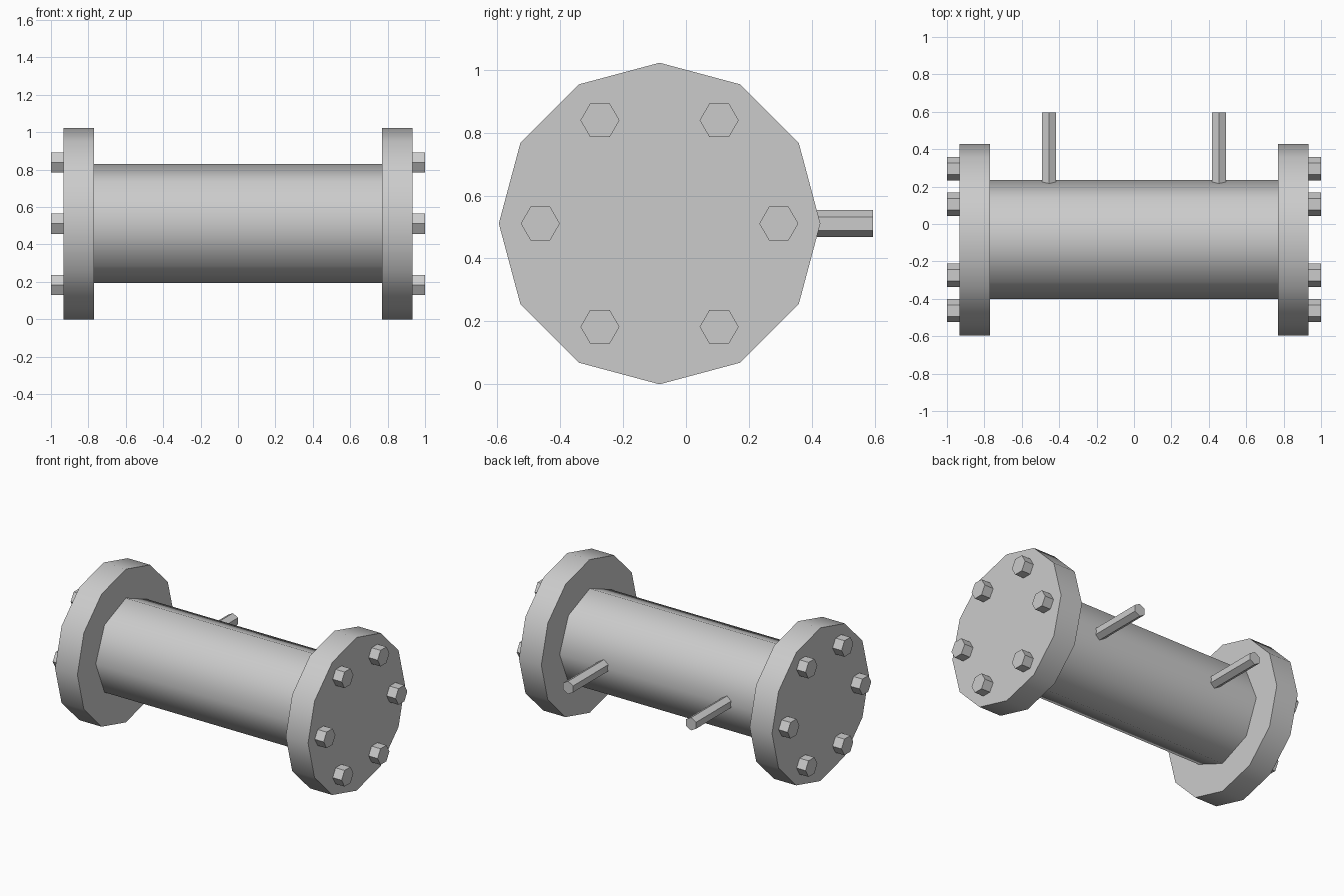
import bpy
from math import pi, sin, cos, radians

if "Cube" in bpy.data.objects:
    bpy.data.objects.remove(bpy.data.objects["Cube"])

CY, CZ = -0.084, 0.511  # pipe axis, running along x


def prism(name, sides, radius, length, loc, axis, smooth=False):
    """Closed prism along the x or y axis, with a corner on y (x axis) or z (y axis)."""
    rot = (0, pi / 2, 0) if axis == 'x' else (pi / 2, 0, 0)
    bpy.ops.mesh.primitive_cylinder_add(vertices=sides, radius=radius, depth=length,
                                        location=loc, rotation=rot)
    obj = bpy.context.object
    obj.name = name
    bpy.ops.object.transform_apply(location=False, rotation=True, scale=True)
    if smooth:
        bpy.ops.object.shade_smooth_by_angle(angle=radians(50))
    return obj


# Pipe body between the flanges
prism("pipe_body", 8, 0.318, 1.56, (0, CY, CZ), 'x', True)

for side, label in ((-1, "left"), (1, "right")):
    # End flange
    prism(f"{label}_flange", 12, 0.511, 0.165, (side * 0.8515, CY, CZ), 'x', True)

    # Ring of hexagonal bolt heads
    for i in range(6):
        a = i * pi / 3
        loc = (side * 0.964, CY + 0.379 * cos(a), CZ + 0.379 * sin(a))
        prism(f"{label}_bolt_{i + 1}", 6, 0.062, 0.072, loc, 'x')

    # Mounting pin at the back
    pin = prism(f"{label}_mounting_pin", 6, 0.043, 0.395, (side * 0.454, 0.3975, CZ), 'y')
